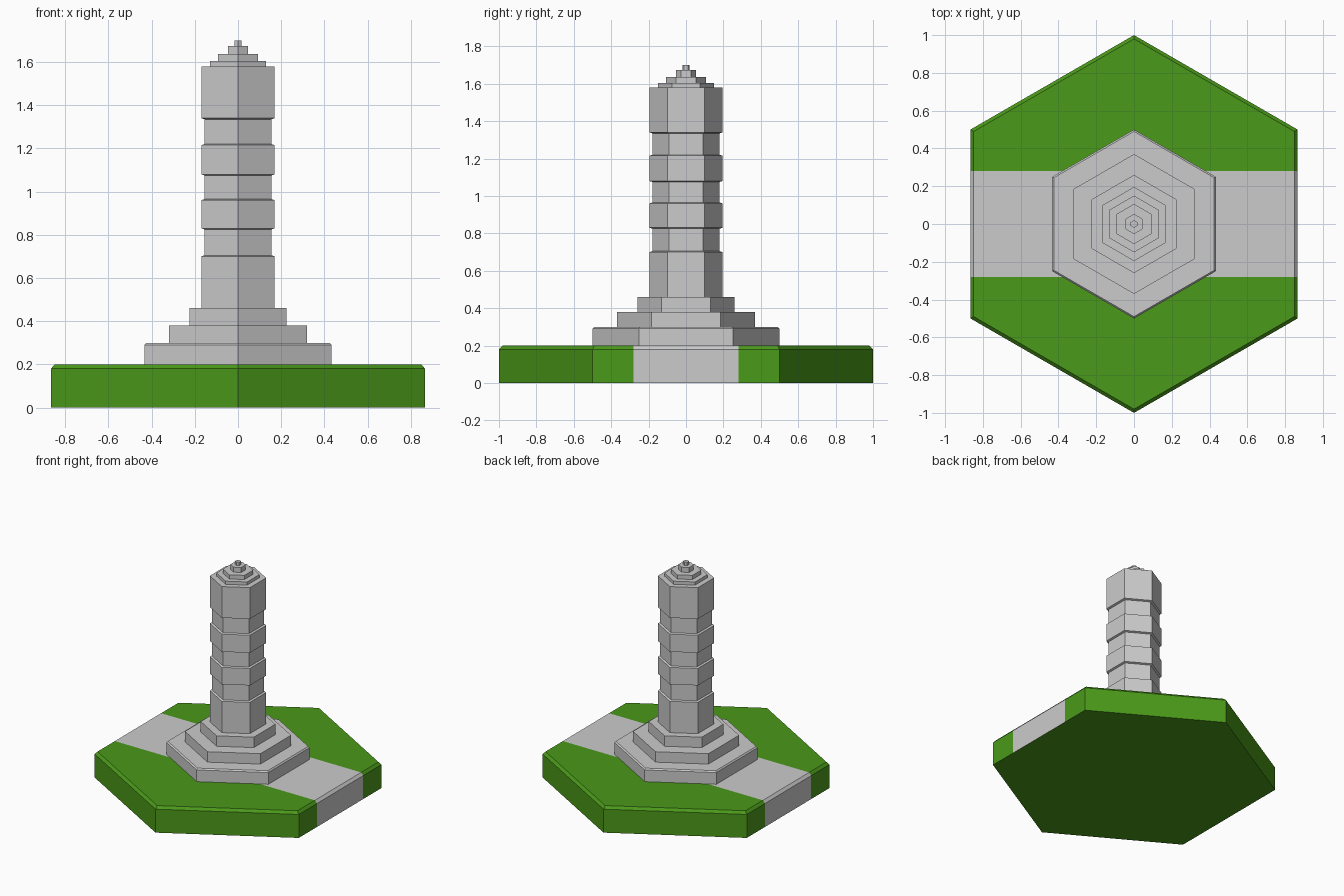
import bpy, bmesh
from math import sin, cos, radians

if "Cube" in bpy.data.objects:
    bpy.data.objects.remove(bpy.data.objects["Cube"])


def hex_stack(name, profile):
    """Closed six-sided solid through (corner radius, z) levels, corners on +-y."""
    bm = bmesh.new()
    rings = [[bm.verts.new((r * cos(radians(30 + 60 * i)), r * sin(radians(30 + 60 * i)), z))
              for i in range(6)] for r, z in profile]
    for lo, hi in zip(rings, rings[1:]):
        for i in range(6):
            j = (i + 1) % 6
            bm.faces.new((lo[i], lo[j], hi[j], hi[i]))
    bm.faces.new(rings[0][::-1])
    bm.faces.new(rings[-1])
    mesh = bpy.data.meshes.new(name)
    bm.to_mesh(mesh)
    bm.free()
    obj = bpy.data.objects.new(name, mesh)
    bpy.context.collection.objects.link(obj)
    return obj


def material(name, color):
    mat = bpy.data.materials.new(name)
    mat.diffuse_color = color
    mat.use_nodes = True
    mat.node_tree.nodes["Principled BSDF"].inputs["Base Color"].default_value = mat.diffuse_color
    return mat


# Hexagonal ground tile with a grey road band across it
tile = hex_stack("ground_tile", [(1, 0), (1, 0.18), (0.98, 0.2)])
tile.data.materials.append(material("grass", (0.07, 0.32, 0.01, 1)))
tile.data.materials.append(material("road", (0.8, 0.8, 0.8, 1)))
bm = bmesh.new()
bm.from_mesh(tile.data)
ROAD = 0.28
for y in (-ROAD, ROAD):
    bmesh.ops.bisect_plane(bm, geom=bm.verts[:] + bm.edges[:] + bm.faces[:],
                           plane_co=(0, y, 0), plane_no=(0, 1, 0))
bm.normal_update()
for f in bm.faces:
    if abs(f.calc_center_median().y) < ROAD - 0.01 and f.normal.z > -0.5:
        f.material_index = 1
bm.to_mesh(tile.data)
bm.free()

# Stepped plinth
hex_stack("plinth_lower", [(0.5, 0.2), (0.5, 0.29), (0.49, 0.3)])
hex_stack("plinth_middle", [(0.37, 0.3), (0.37, 0.38)])
hex_stack("plinth_upper", [(0.26, 0.38), (0.26, 0.46)])

# Tower shaft: wide bands alternating with narrow necks
WIDE, NECK, LIP = 0.196, 0.18, 0.005
shaft = [(WIDE, 0.46), (WIDE, 0.70), (NECK, 0.70 + LIP)]
for bottom, top in ((0.83, 0.96), (1.08, 1.215), (1.34, 1.58)):
    shaft += [(NECK, bottom - LIP), (WIDE, bottom), (WIDE, top)]
    if top < 1.5:
        shaft.append((NECK, top + LIP))
hex_stack("tower_shaft", shaft)

# Stepped cap and finial
levels = [1.58, 1.604, 1.636, 1.674, 1.70]
for i, r in enumerate((0.15, 0.106, 0.053, 0.02)):
    hex_stack(f"cap_step_{i + 1}", [(r, levels[i]), (r, levels[i + 1])])
